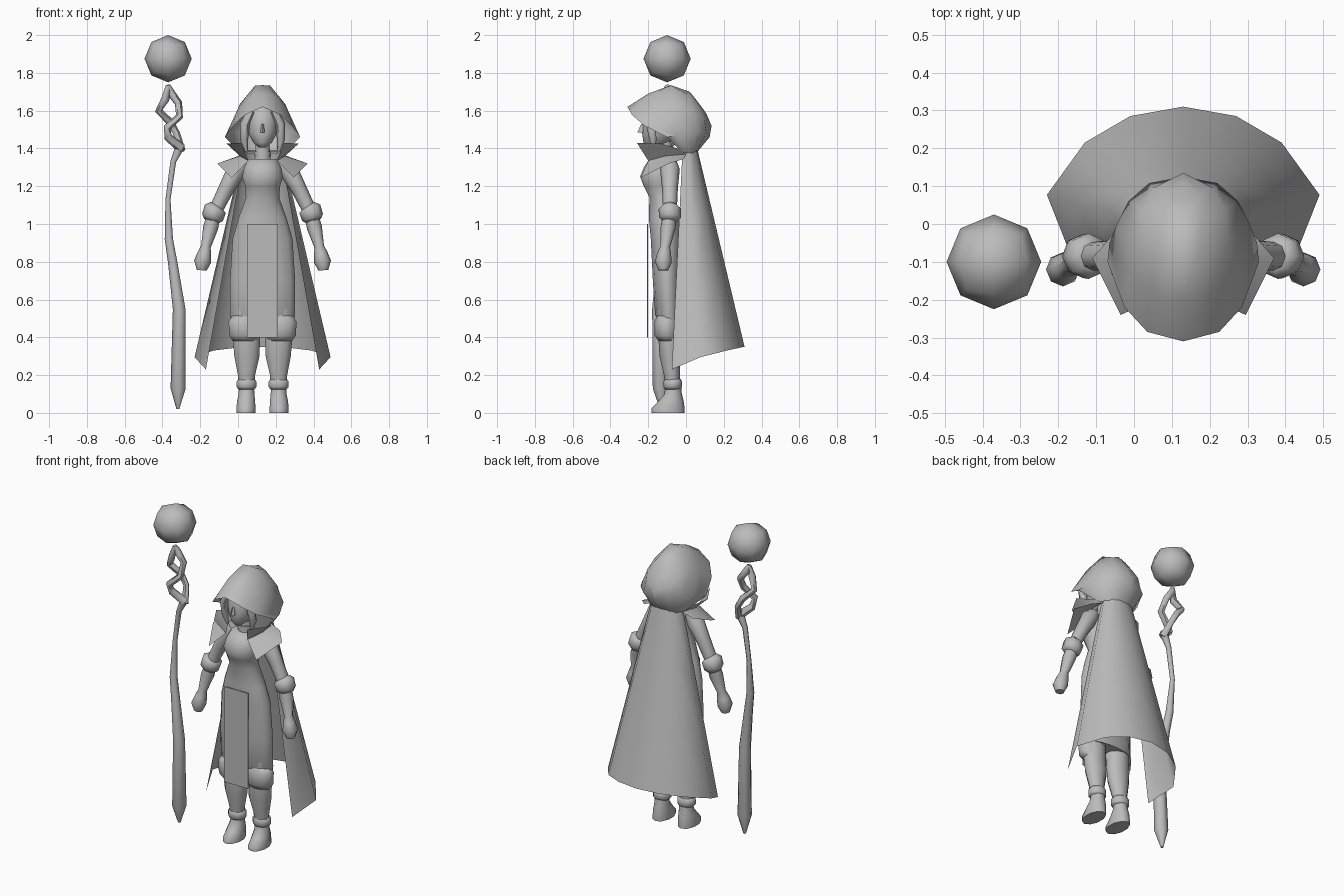
import bpy, bmesh, math
from mathutils import Vector

CX = 0.13  # figure's centre line
grey = bpy.data.materials.new("plain_grey")
grey.diffuse_color = (0.5, 0.5, 0.5, 1)


def finish(name, bm, x=0.0, mirror=False, sharp=60):
    bmesh.ops.remove_doubles(bm, verts=bm.verts, dist=0.0005)
    bmesh.ops.recalc_face_normals(bm, faces=bm.faces)
    me = bpy.data.meshes.new(name)
    bm.to_mesh(me)
    bm.free()
    me.polygons.foreach_set("use_smooth", [True] * len(me.polygons))
    me.set_sharp_from_angle(angle=math.radians(sharp))
    me.materials.append(grey)
    ob = bpy.data.objects.new(name, me)
    ob.location.x = x
    bpy.context.collection.objects.link(ob)
    if mirror:
        m = ob.modifiers.new("mirror", 'MIRROR')
        m.use_clip = True
    return ob


def bridge(bm, rows, closed):
    rows = [[bm.verts.new(p) for p in r] for r in rows]
    n = len(rows[0])
    for a, b in zip(rows, rows[1:]):
        for i in range(n if closed else n - 1):
            j = (i + 1) % n
            bm.faces.new((a[i], a[j], b[j], b[i]))
    if closed:
        bm.faces.new(rows[0][::-1])
        bm.faces.new(rows[-1])


def sheet(name, rows, mirror=True):
    bm = bmesh.new()
    bridge(bm, rows, False)
    return finish(name, bm, CX, mirror)


def loft(name, rings, n=12, mirror=False):
    """Level oval rings: x, y, z, half width, half depth."""
    bm = bmesh.new()
    ang = [2 * math.pi * (i + 0.5) / n for i in range(n)]
    bridge(bm, [[(x + rx * math.cos(a), y + ry * math.sin(a), z) for a in ang]
                for x, y, z, rx, ry in rings], True)
    return finish(name, bm, CX, mirror)


def tube(name, pts, n=8, x=0.0, mirror=False):
    """Round rings square to a path: x, y, z, radius."""
    bm = bmesh.new()
    ps = [Vector(p[:3]) for p in pts]
    rows = []
    for k, p in enumerate(ps):
        t = (ps[min(k + 1, len(ps) - 1)] - ps[max(k - 1, 0)]).normalized()
        u = t.cross(Vector((0, 1, 0))).normalized()
        v = t.cross(u)
        r = pts[k][3]
        rows.append([p + r * (u * math.cos(2 * math.pi * i / n) + v * math.sin(2 * math.pi * i / n))
                     for i in range(n)])
    bridge(bm, rows, True)
    return finish(name, bm, x, mirror)


# Floating orb: rounded cube
bm = bmesh.new()
bmesh.ops.create_cube(bm, size=1)
bmesh.ops.subdivide_edges(bm, edges=bm.edges[:], cuts=1, use_grid_fill=True)
for v in bm.verts:
    v.co = v.co.normalized() * 0.125
finish("orb", bm).location = (-0.37, -0.10, 1.875)

# Staff and its two twisted top strands
tube("staff", [(-.318, -.13, .02, .008), (-.315, -.135, .13, .042), (-.31, -.145, .55, .035),
               (-.345, -.13, .80, .026), (-.365, -.12, .92, .023), (-.37, -.1, 1.13, .014),
               (-.342, -.1, 1.33, .016), (-.31, -.1, 1.40, .024)], 7)
tube("staff_strand_a", [(-.30, -.1, 1.40, .026), (-.37, -.13, 1.46, .022), (-.375, -.15, 1.51, .02),
                        (-.31, -.13, 1.57, .02), (-.315, -.09, 1.64, .02), (-.36, -.09, 1.70, .022),
                        (-.37, -.1, 1.735, .012)], 6)
tube("staff_strand_b", [(-.30, -.1, 1.39, .022), (-.325, -.05, 1.48, .018), (-.36, -.05, 1.54, .02),
                        (-.42, -.08, 1.60, .02), (-.385, -.11, 1.66, .022), (-.37, -.1, 1.73, .014)], 6)

# Hood: strips from the front rim to the back seam
sheet("hood", [
    [(0, -.31, 1.62), (.095, -.285, 1.577), (.155, -.22, 1.52), (.2, -.10, 1.46), (.12, -.03, 1.39)],
    [(0, -.20, 1.69), (.065, -.19, 1.68), (.14, -.13, 1.59), (.195, -.05, 1.47), (.115, -.01, 1.375)],
    [(0, -.08, 1.735), (.04, -.08, 1.733), (.12, -.05, 1.635), (.175, 0, 1.49), (.10, .02, 1.375)],
    [(0, .02, 1.70), (.05, .02, 1.68), (.11, .04, 1.6), (.145, .06, 1.49), (.085, .04, 1.375)],
    [(0, .06, 1.65), (.05, .075, 1.61), (.08, .095, 1.56), (.09, .108, 1.48), (.055, .05, 1.375)],
    [(0, .09, 1.61), (0, .11, 1.58), (0, .135, 1.52), (0, .125, 1.46), (0, .055, 1.375)]])

# Cape
top = [(0, .062, 1.39), (.04, .058, 1.39), (.075, .045, 1.39), (.105, .015, 1.38), (.10, -.02, 1.36)]
hem = [(0, .31, .35), (.14, .285, .345), (.26, .215, .33), (.36, .077, .295), (.30, -.075, .23)]
sheet("cape", [[Vector(a).lerp(Vector(b), t) for a, b in zip(top, hem)] for t in (0, .33, .67, 1)])

# Shoulder mantle and raised collar share one neckline
neckline = [(.075, -.20, 1.335), (.12, -.11, 1.36), (.10, 0, 1.37)]
sheet("mantle", [neckline, [(.165, -.24, 1.245), (.24, -.09, 1.32), (.17, -.01, 1.345)]])
sheet("collar", [neckline, [(.115, -.26, 1.43), (.19, -.13, 1.425), (.11, -.01, 1.39)]])

# Head, nose, hair locks, neck and choker
loft("head", [(0, -.175, 1.405, .02, .03), (0, -.155, 1.43, .05, .07), (0, -.14, 1.48, .078, .092),
              (0, -.13, 1.54, .085, .10), (0, -.12, 1.60, .075, .09), (0, -.11, 1.65, .035, .045)], 14)
loft("nose", [(0, -.235, 1.485, .013, .022), (0, -.225, 1.53, .007, .012)], 6)
tube("hair_lock", [(.06, -.19, 1.60, .02), (.093, -.19, 1.53, .026), (.098, -.175, 1.45, .022),
                   (.085, -.17, 1.385, .008)], 6, CX, True)
loft("neck", [(0, -.11, 1.32, .045, .045), (0, -.115, 1.45, .036, .036)])
loft("choker", [(0, -.115, 1.36, .045, .045), (0, -.115, 1.385, .045, .045)])

# Dress body
loft("dress", [(0, -.08, .47, .165, .06), (0, -.095, .52, .176, .07), (0, -.10, .70, .176, .077),
               (0, -.105, .92, .162, .083), (0, -.115, 1.03, .13, .083), (0, -.125, 1.14, .09, .07),
               (0, -.14, 1.2, .095, .085), (0, -.145, 1.25, .11, .10), (0, -.135, 1.30, .10, .09),
               (0, -.125, 1.345, .075, .07)], 16)

# Front panel
bm = bmesh.new()
bmesh.ops.create_cube(bm, size=1)
for v in bm.verts:
    v.co = (v.co.x * .165, v.co.y * .006 - .203, v.co.z * .6 + .70)
finish("front_panel", bm, CX)

# Arms with fists, and elbow cuffs
tube("arm", [(.10, -.085, 1.335, .035), (.135, -.085, 1.29, .052), (.19, -.085, 1.19, .042),
             (.255, -.085, 1.06, .036), (.275, -.095, .98, .04), (.30, -.11, .88, .026),
             (.308, -.115, .845, .036), (.318, -.12, .80, .045), (.322, -.12, .755, .026)], 8, CX, True)
tube("elbow_cuff", [(.24, -.085, 1.095, .04), (.25, -.085, 1.08, .06), (.265, -.085, 1.035, .058),
                    (.272, -.087, 1.015, .04)], 8, CX, True)

# Legs, knee puffs, ankle cuffs and boots
loft("leg", [(.09, -.095, .55, .07, .06), (.085, -.09, .38, .075, .055), (.083, -.085, .30, .07, .055),
             (.085, -.075, .20, .048, .042), (.085, -.07, .12, .043, .04)], 10, True)
loft("knee_puff", [(.095, -.10, .515, .068, .05), (.097, -.105, .485, .087, .062),
                   (.097, -.105, .41, .084, .062), (.09, -.095, .38, .07, .05)], 10, True)
loft("ankle_cuff", [(.085, -.07, .125, .045, .042), (.085, -.07, .138, .056, .05),
                    (.085, -.07, .165, .056, .05), (.085, -.07, .18, .045, .042)], 10, True)
loft("boot", [(.088, -.095, 0, .053, .088), (.088, -.095, .025, .053, .088), (.087, -.078, .065, .05, .065),
              (.085, -.068, .10, .044, .046), (.085, -.068, .14, .042, .042)], 10, True)
